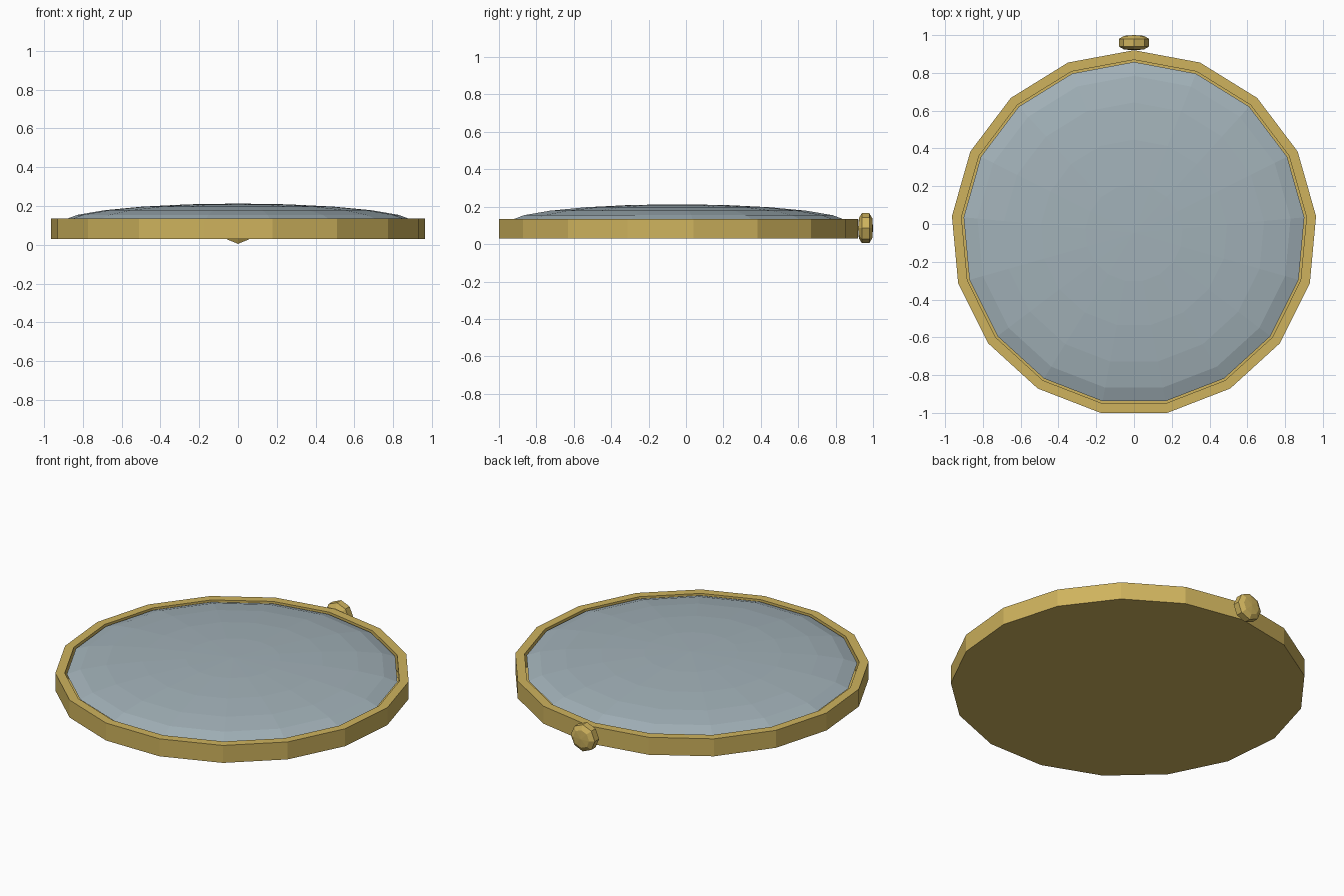
import bpy, bmesh, math

if "Cube" in bpy.data.objects:
    bpy.data.objects.remove(bpy.data.objects["Cube"])

SIDES = 17
CY = -0.048          # centre of the case in y


def material(name, rgba):
    m = bpy.data.materials.new(name)
    m.diffuse_color = rgba
    m.use_nodes = True
    m.node_tree.nodes["Principled BSDF"].inputs["Base Color"].default_value = m.diffuse_color
    return m


def lathe(name, profile, sides, mat, loc, phase=0.0, rot=(0, 0, 0)):
    """Spin an (r, z) profile into flat faces; r = 0 makes a pole."""
    bm = bmesh.new()
    rings = []
    for r, z in profile:
        if r == 0:
            rings.append([bm.verts.new((0, 0, z))] * sides)
        else:
            rings.append([bm.verts.new((r * math.cos(phase + 2 * math.pi * i / sides),
                                        r * math.sin(phase + 2 * math.pi * i / sides), z))
                          for i in range(sides)])
    for a, b in zip(rings, rings[1:]):
        for i in range(sides):
            j = (i + 1) % sides
            bm.faces.new(list(dict.fromkeys((a[i], a[j], b[j], b[i]))))
    me = bpy.data.meshes.new(name)
    bm.to_mesh(me)
    bm.free()
    ob = bpy.data.objects.new(name, me)
    me.materials.append(mat)
    ob.location, ob.rotation_euler = loc, rot
    bpy.context.collection.objects.link(ob)
    return ob


gold = material("gold", (0.62, 0.45, 0.11, 1))
glass = material("glass", (0.36, 0.44, 0.48, 0.75))

# Case: flat back, outer wall, rim and inner wall
lathe("case", [(0, 0.03), (0.968, 0.03), (0.968, 0.135), (0.917, 0.135), (0.917, 0.04)],
      SIDES, gold, (0, CY, 0), math.pi / 2)

# Domed glass: upper half of a flattened sphere with 11 rings
lats = [math.pi / 11 * (k + 0.5) for k in range(5)]
dome = [(0.915 * math.cos(a), 0.113 + 0.1 * math.sin(a)) for a in lats] + [(0, 0.213)]
lathe("glass_dome", dome, SIDES, glass, (0, CY, 0), math.pi / 2)

# Crown knob: flattened eight-sided ball with its axis along y
half = [(0, -0.04), (0.053, -0.036), (0.08, -0.02)]
knob = half + [(r, -z) for r, z in reversed(half)]
lathe("crown_knob", knob, 8, gold, (0, 0.96, 0.085), 0, (math.pi / 2, 0, 0))
